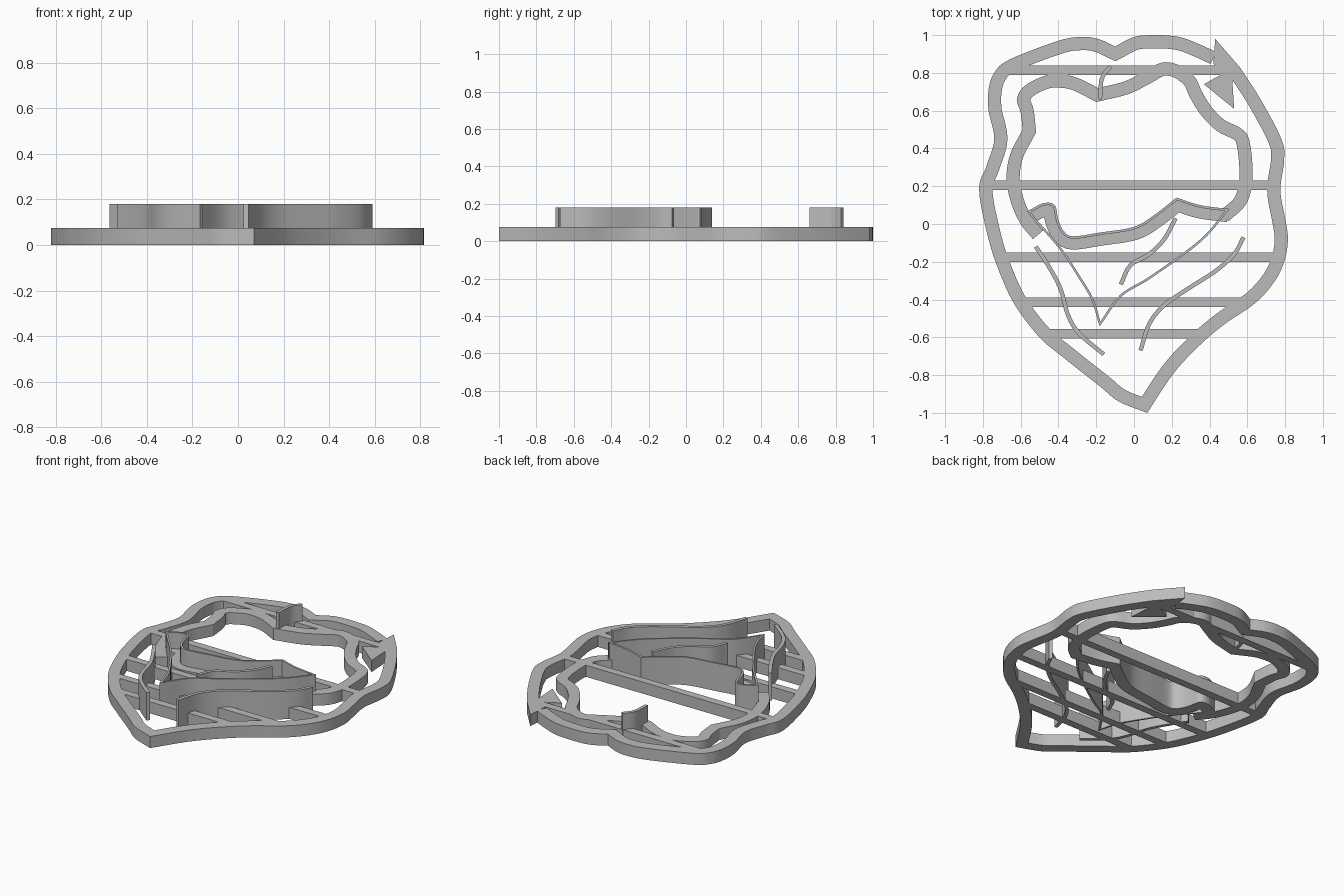
import bpy
import bmesh
import math
from mathutils import Vector

if "Cube" in bpy.data.objects:
    bpy.data.objects.remove(bpy.data.objects["Cube"], do_unlink=True)

BASE_TOP = 0.075
WALL_TOP = 0.18
BAND = 0.07

grey = bpy.data.materials.new("plain grey")
grey.use_nodes = True
grey.diffuse_color = (0.5, 0.5, 0.5, 1)
grey.node_tree.nodes["Principled BSDF"].inputs["Base Color"].default_value = grey.diffuse_color


def finish(bm, name):
    """Turn a bmesh into a shaded, coloured object."""
    bmesh.ops.recalc_face_normals(bm, faces=bm.faces)
    mesh = bpy.data.meshes.new(name)
    bm.to_mesh(mesh)
    bm.free()
    mesh.materials.append(grey)
    part = bpy.data.objects.new(name, mesh)
    bpy.context.collection.objects.link(part)
    bpy.ops.object.select_all(action='DESELECT')
    part.select_set(True)
    bpy.context.view_layer.objects.active = part
    bpy.ops.object.shade_smooth_by_angle(angle=math.radians(30))
    return part


def smooth_path(points, steps=6):
    """Pass a smooth curve through points given in hundredths of a unit."""
    pts = [Vector(p) / 100 for p in points]
    pts = [pts[0] * 2 - pts[1]] + pts + [pts[-1] * 2 - pts[-2]]
    path = []
    for a, b, c, d in zip(pts, pts[1:], pts[2:], pts[3:]):
        for i in range(steps):
            t = i / steps
            path.append(b + (c - a) * (t / 2)
                        + (a * 2 - b * 5 + c * 4 - d) * (t * t / 2)
                        + (b * 3 - a - c * 3 + d) * (t ** 3 / 2))
    return path + [pts[-2]]


def ribbon(name, strokes, left, right, top):
    """Upright band along smooth strokes that meet in sharp corners."""
    path = []
    for stroke in strokes:
        if path:
            path.pop()
        path += smooth_path(stroke)
    bm = bmesh.new()
    rings = []
    for i, p in enumerate(path):
        before = (p - path[i - 1]).normalized() if i else None
        after = (path[i + 1] - p).normalized() if i + 1 < len(path) else None
        before, after = before or after, after or before
        tangent = (before + after).normalized()
        side = Vector((-tangent.y, tangent.x)) / max(tangent.dot(after), 0.5)
        l, r = p + side * left, p + side * right
        rings.append([bm.verts.new((q.x, q.y, z))
                      for q, z in ((l, 0), (r, 0), (r, top), (l, top))])
    for a, b in zip(rings, rings[1:]):
        for k in range(4):
            n = (k + 1) % 4
            bm.faces.new((a[k], a[n], b[n], b[k]))
    bm.faces.new(rings[0])
    bm.faces.new(rings[-1])
    return finish(bm, name)


def prism(name, points, top):
    """Flat outline extruded upward from the ground."""
    bm = bmesh.new()
    face = bm.faces.new([bm.verts.new((x / 100, y / 100, 0)) for x, y in points])
    lifted = bmesh.ops.extrude_face_region(bm, geom=[face], use_keep_orig=True)
    for v in lifted["geom"]:
        if isinstance(v, bmesh.types.BMVert):
            v.co.z = top
    return finish(bm, name)


# Outer rim, starting at the pointed overlap and running clockwise
right_side = [(56, 83), (67, 66), (78, 45), (79.5, 34), (77.5, 18), (80, 3), (81.5, -8),
              (79.5, -20), (74, -31), (64, -42), (48, -53), (35, -64), (21, -79), (7, -100)]
left_side = [(7, -100), (-8, -94), (-18, -86), (-37, -71), (-50, -60), (-63, -43),
             (-71, -26), (-77, -8), (-82, 18), (-78, 31), (-74, 45), (-77, 60),
             (-77, 71), (-74, 80), (-66, 87), (-40, 97), (-28, 99), (-19, 98), (-10, 94)]
crown = [(-10, 94), (0, 99), (11, 100), (24, 99), (35, 95), (43.5, 91)]
ribbon("outer_rim", [right_side, left_side, crown], 0, -BAND, BASE_TOP)
prism("rim_spike", [(43, 98), (56, 83), (60, 77), (52, 77), (53, 61),
                    (37, 74), (46, 79), (42, 85)], BASE_TOP)

# Inner band around the face opening
temple = [(-53.5, -8), (-60, 0), (-65, 11), (-67.5, 24), (-65.5, 37), (-59, 50)]
brow = [(-59, 50), (-60, 59), (-62, 66), (-58, 73), (-47, 78.5), (-37, 79),
        (-29, 77), (-19, 72)]
cheek = [(-19, 72), (-5, 75.5), (6, 81), (15, 85.5), (24, 84), (32, 78), (36, 70),
         (41, 62), (48, 55), (56, 51), (60.5, 46), (62.5, 34), (62.5, 21),
         (59, 10), (50, 1.5)]
ribbon("face_band", [temple, brow, cheek], 0, -BAND, BASE_TOP)

# Mouth band with a thin raised wall along its upper edge
curl = [(-56, 7), (-48, 11), (-42, 10), (-40, 2), (-37, -4), (-32, -6.5), (-18, -4.5),
        (0, -1.5), (11, 5), (22.5, 14)]
lip = [(22.5, 14), (35, 10), (50, 8)]
ribbon("mouth_band", [curl, lip], 0, -BAND, BASE_TOP)
ribbon("mouth_wall", [curl, lip], 0, -0.013, WALL_TOP)

# Tall thin walls for the chin and hair lines
chin_right = [(50, 8), (35, -9), (9, -28), (-7, -38), (-18, -53)]
chin_left = [(-18, -53), (-22, -40), (-29, -28), (-39, -13), (-52, 2), (-56, 7)]
ribbon("chin_wall", [chin_right, chin_left], 0.006, -0.006, WALL_TOP)
strands = {
    "left_strand": [(58, -7), (53, -16), (43, -25), (29, -34), (16, -43), (8, -53), (3.5, -67)],
    "right_strand": [(-52, -12), (-46, -21), (-39, -34), (-35, -48), (-29, -58), (-16, -69)],
    "middle_strand": [(22, 3), (16, -8), (8, -16), (-2, -22), (-7, -32)],
    "forehead_strand": [(-12.5, 83.5), (-17, 77), (-18, 66)],
}
for name, path in strands.items():
    ribbon(name, [path], 0.011, -0.011, WALL_TOP)

# Straight cross bars: left end, right end, lower edge
bars = {"top": (-66, 46, 79), "upper": (-80, 77, 18), "middle": (-69, 78, -20),
        "lower": (-60, 61, -44), "bottom": (-48, 38, -60.5)}
for name, (x1, x2, y) in bars.items():
    prism(name + "_cross_bar", [(x1, y), (x2, y), (x2, y + 5), (x1, y + 5)], BASE_TOP)
